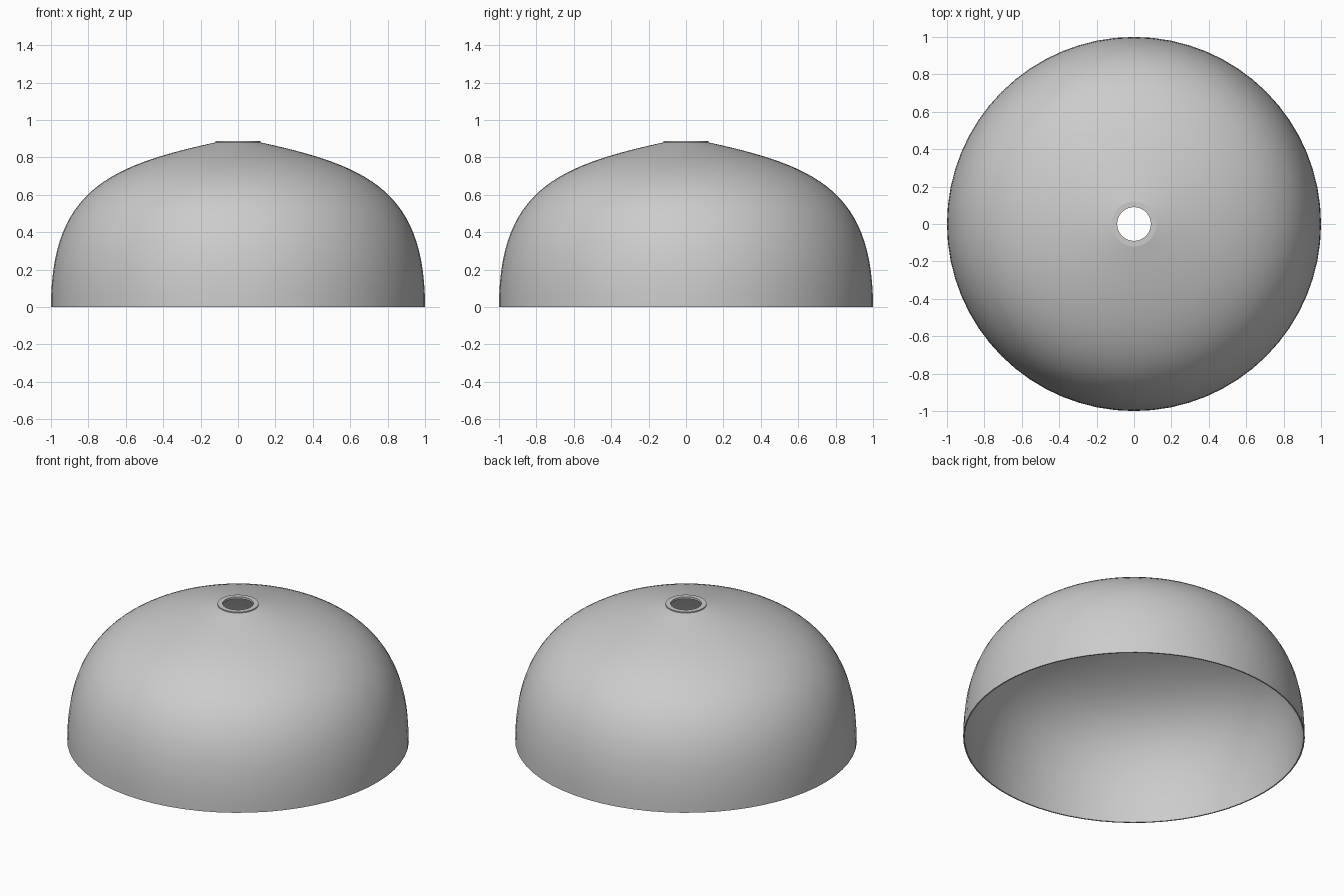
import bpy, bmesh, math
from mathutils import Vector, geometry

cube = bpy.data.objects.get("Cube")
if cube:
    bpy.data.objects.remove(cube, do_unlink=True)

SEGMENTS = 64
WALL = 0.008

grey = bpy.data.materials.new("light grey")
grey.use_nodes = True
grey.diffuse_color = (0.6, 0.6, 0.6, 1)
grey.node_tree.nodes["Principled BSDF"].inputs["Base Color"].default_value = (0.6, 0.6, 0.6, 1)


def lathe(name, profile):
    """Spin a closed (radius, height) outline around the z axis."""
    bm = bmesh.new()
    verts = [bm.verts.new((r, 0, z)) for r, z in profile]
    edges = [bm.edges.new((verts[i - 1], v)) for i, v in enumerate(verts)]
    bmesh.ops.spin(bm, geom=verts + edges, cent=(0, 0, 0), axis=(0, 0, 1),
                   angle=math.tau, steps=SEGMENTS, use_merge=True)
    bmesh.ops.remove_doubles(bm, verts=bm.verts, dist=1e-5)
    bmesh.ops.recalc_face_normals(bm, faces=bm.faces)
    mesh = bpy.data.meshes.new(name)
    bm.to_mesh(mesh)
    bm.free()
    obj = bpy.data.objects.new(name, mesh)
    bpy.context.collection.objects.link(obj)
    mesh.materials.append(grey)
    bpy.ops.object.select_all(action='DESELECT')
    obj.select_set(True)
    bpy.context.view_layer.objects.active = obj
    bpy.ops.object.shade_smooth_by_angle(angle=math.radians(35))
    return obj


# Dome curve from the bottom rim to the collar
outer = [p.to_2d() for p in geometry.interpolate_bezier(
    Vector((1, 0, 0)), Vector((1, 0.63, 0)),
    Vector((0.68, 0.757, 0)), Vector((0.12, 0.88, 0)), 28)]

# Inner wall, offset along the curve normals
inner = []
for i, p in enumerate(outer):
    t = (outer[min(i + 1, len(outer) - 1)] - outer[max(i - 1, 0)]).normalized()
    inner.append(p + Vector((-t.y, t.x)) * WALL)
inner[0].y = 0

# Raised flat collar around the central hole, part of the same shell
collar = [Vector((0.12, 0.887)), Vector((0.09, 0.887)), Vector((0.09, 0.874))]

lathe("dome_shade", outer + collar + inner[::-1])
